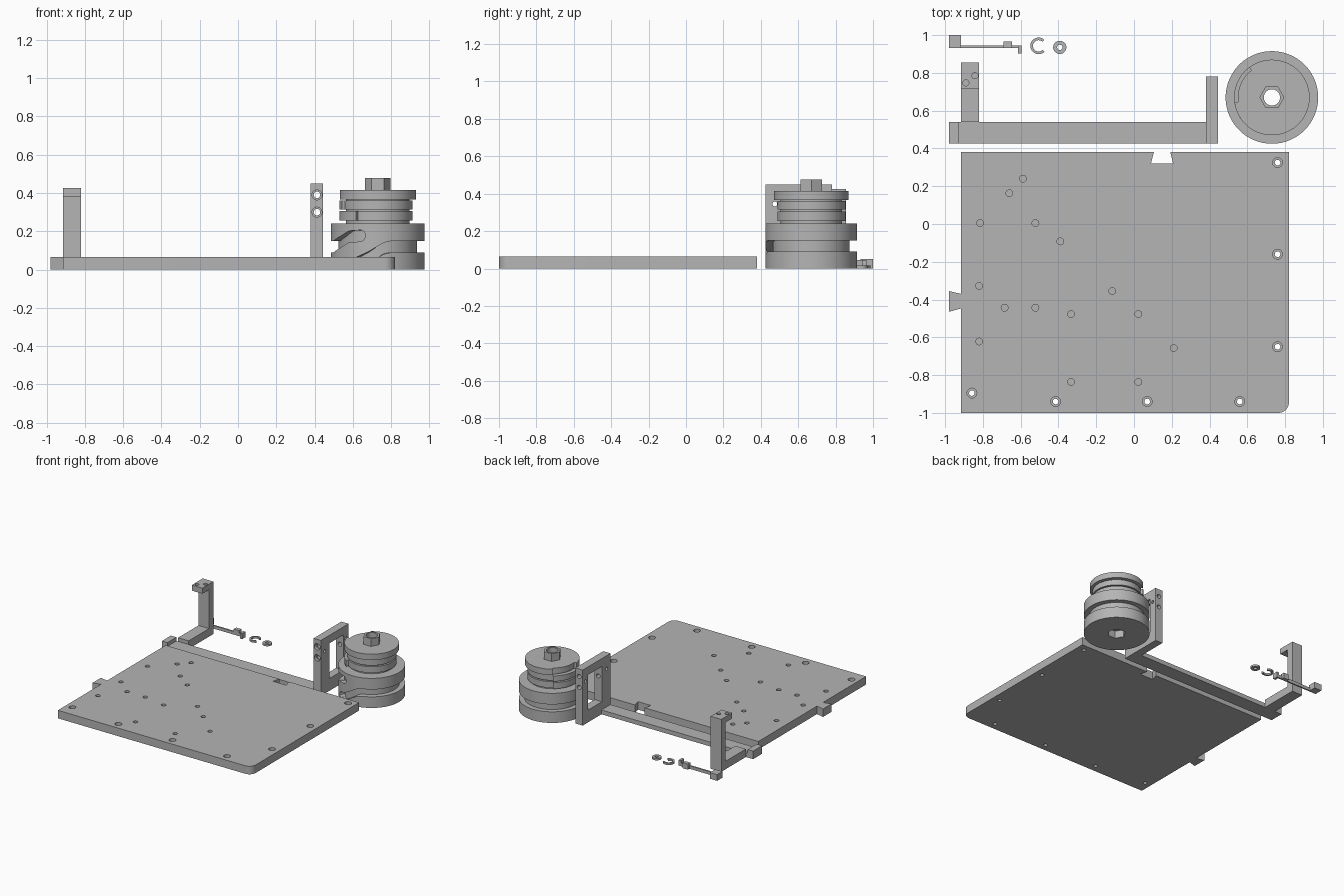
import bpy, bmesh, math
from math import pi, cos, sin, radians

if "Cube" in bpy.data.objects:
    bpy.data.objects.remove(bpy.data.objects["Cube"])

grey = bpy.data.materials.new("light grey")
grey.diffuse_color = (0.46, 0.46, 0.46, 1)
grey.use_nodes = True
grey.node_tree.nodes["Principled BSDF"].inputs["Base Color"].default_value = grey.diffuse_color


def make(name, bm):
    bmesh.ops.recalc_face_normals(bm, faces=bm.faces)
    me = bpy.data.meshes.new(name)
    bm.to_mesh(me)
    bm.free()
    me.materials.append(grey)
    ob = bpy.data.objects.new(name, me)
    bpy.context.collection.objects.link(ob)
    return ob


def prism(name, pts, z0, z1):
    bm = bmesh.new()
    f = bm.faces.new([bm.verts.new((x, y, z0)) for x, y in pts])
    top = bmesh.ops.extrude_face_region(bm, geom=[f])["geom"]
    bmesh.ops.translate(bm, vec=(0, 0, z1 - z0), verts=[v for v in top if isinstance(v, bmesh.types.BMVert)])
    return make(name, bm)


def box(name, x0, x1, y0, y1, z0, z1):
    return prism(name, [(x0, y0), (x1, y0), (x1, y1), (x0, y1)], z0, z1)


def arc(cx, cy, r, a0, a1, n):
    return [(cx + r * cos(radians(a0 + (a1 - a0) * i / n)), cy + r * sin(radians(a0 + (a1 - a0) * i / n)))
            for i in range(n + 1)]


def disc(name, cx, cy, r, z0, z1, n=64):
    return prism(name, arc(cx, cy, r, 0, 360, n)[:-1], z0, z1)


def sector(name, cx, cy, r0, r1, a0, a1, z0, z1, n=24):
    return prism(name, arc(cx, cy, r1, a0, a1, n) + arc(cx, cy, r0, a1, a0, n), z0, z1)


def rod(name, axis, centre, r, length):
    ob = disc(name, 0, 0, r, -length / 2, length / 2, 24)
    ob.rotation_euler = (pi / 2, 0, 0) if axis == "y" else (0, pi / 2, 0)
    ob.location = centre
    return ob


def combine(ob, others, op):
    # several tools merged in one collection, then applied
    col = bpy.data.collections.new(ob.name + "_tools")
    for o in others:
        col.objects.link(o)
    m = ob.modifiers.new("bool", "BOOLEAN")
    m.operation, m.operand_type, m.collection, m.solver = op, "COLLECTION", col, "EXACT"
    bpy.context.view_layer.update()
    me = bpy.data.meshes.new_from_object(ob.evaluated_get(bpy.context.evaluated_depsgraph_get()))
    ob.modifiers.clear()
    ob.data = me
    for o in others:
        bpy.data.objects.remove(o)
    bpy.data.collections.remove(col)


def smooth(ob):
    bpy.ops.object.select_all(action="DESELECT")
    ob.select_set(True)
    bpy.context.view_layer.objects.active = ob
    bpy.ops.object.shade_smooth_by_angle(angle=radians(30))


# base plate with dovetail tab, dovetail notch and one rounded corner
T = 0.065
plate = prism("base_plate", [(-.915, -1)] + arc(.765, -.945, .055, -90, 0, 8) + [
    (.82, .38), (.192, .38), (.207, .32), (.09, .32), (.105, .38), (-.915, .38),
    (-.915, -.37), (-.98, -.355), (-.98, -.465), (-.915, -.447)], 0, T)
cuts = []
for x, y in [(.76, .325), (.76, -.16), (.76, -.65), (.56, -.94), (.07, -.94), (-.415, -.94), (-.858, -.895)]:
    cuts += [disc("through", x, y, .015, -.1, .045, 16), disc("bore", x, y, .026, .035, .1, 20)]
for x, y in [(-.588, .24), (-.66, .163), (-.815, .005), (-.522, .005), (-.39, -.092), (-.82, -.328),
             (-.685, -.443), (-.522, -.443), (-.333, -.477), (-.115, -.355), (.023, -.477),
             (.21, -.657), (-.82, -.622), (-.333, -.836), (.023, -.836)]:
    cuts.append(disc("blind", x, y, .018, .02, .1, 16))
combine(plate, cuts, "DIFFERENCE")
smooth(plate)

# long bracket: low bar, raised end, foot, post and drilled cap
box("bracket_bar", -.98, .38, .425, .54, 0, .035)
box("bracket_end", -.98, -.93, .425, .54, .035, T)
box("bracket_foot", -.915, -.82, .54, .855, 0, T)
box("bracket_post", -.915, -.82, .80, .855, T, .38)
cap = box("bracket_cap", -.915, -.82, .715, .855, .38, .425)
combine(cap, [disc("hole", x, y, .016, .3, .5, 16) for x, y in [(-.89, .747), (-.842, .785)]], "DIFFERENCE")
smooth(cap)

# upright frame with window and cross-drilled holes
frame = box("upright_frame", .38, .445, .425, .78, 0, .45)
cuts = [box("window", .3, .5, .535, .715, .1, .385)]
for z in (.3, .39):
    cuts += [rod("bore", "y", (.4125, .425, z), .026, .05), rod("through", "y", (.4125, .6, z), .017, .5)]
cuts += [rod("side", "x", (.4125, y, .345), .013, .2) for y in (.475, .745)]
combine(frame, cuts, "DIFFERENCE")
smooth(frame)

# cam drum with a winding groove
CX, CY = .73, .67
drum = disc("cam_drum", CX, CY, .245, 0, .24, 96)
keys = [(255, .178), (232, .172), (218, .145), (200, .12), (-72, .12), (-82, .112), (-103, .06), (-116, .037), (-128, .035)]


def height(a):
    for (a0, z0), (a1, z1) in zip(keys, keys[1:]):
        if a1 <= a <= a0:
            t = (a0 - a) / (a0 - a1)
            return z0 + (z1 - z0) * t


bm = bmesh.new()
rings = []
steps = 128
span = keys[0][0] - keys[-1][0]
for i in range(steps + 1):
    a = keys[0][0] - span * i / steps
    z = height(a)
    # rounded ends
    d = min(i, steps - i) * span / steps * .245 * pi / 180
    h = .03 * math.sqrt(max(.06, 1 - max(0, 1 - d / .03) ** 2))
    c, s = cos(radians(a)), sin(radians(a))
    rings.append([bm.verts.new((CX + r * c, CY + r * s, z + k * h)) for r, k in
                  [(.205, -1), (.26, -1), (.26, 1), (.205, 1)]])
for p, q in zip(rings, rings[1:]):
    for j in range(4):
        bm.faces.new([p[j], p[(j + 1) % 4], q[(j + 1) % 4], q[j]])
bm.faces.new(rings[0])
bm.faces.new(rings[-1])
groove = make("groove", bm)
shaft_hole = disc("shaft_hole", CX, CY, .043, -.1, .6, 32)
socket = disc("hex_socket", CX, CY, .068, -.1, .06, 6)
combine(drum, [groove, shaft_hole, socket], "DIFFERENCE")
smooth(drum)

# pulley stack, lobes and hex nut on top of the drum
for name, r, z0, z1 in [("pulley_neck", .165, .24, .367), ("lower_pulley", .182, .255, .305), ("upper_pulley", .182, .315, .36)]:
    ob = disc(name, CX, CY, r, z0, z1)
    combine(ob, [disc("hole", CX, CY, .043, -.1, .6, 32)], "DIFFERENCE")
    smooth(ob)
smooth(sector("lower_lobe", CX, CY, .17, .2, 127, 235, .255, .305))
smooth(sector("upper_lobe", CX, CY, .17, .2, 127, 200, .315, .36))
top = prism("top_flange", arc(CX, CY, .2, -172, 127, 56) + arc(CX, CY, .18, 127, 188, 14), .367, .415)
combine(top, [disc("hole", CX, CY, .043, -.1, .6, 32)], "DIFFERENCE")
smooth(top)
nut = disc("hex_nut", CX, CY, .066, .415, .477, 6)
combine(nut, [disc("hole", CX, CY, .043, -.1, .6, 32)], "DIFFERENCE")
smooth(nut)

# small lever
box("lever_block", -.98, -.915, .933, 1, 0, .05)
box("lever_arm", -.915, -.6, .933, .945, 0, .025)
box("lever_bump", -.692, -.645, .933, .965, 0, .045)
box("lever_hook", -.615, -.595, .902, .945, 0, .045)

# retaining clip and washer
smooth(sector("retaining_clip", -.505, .943, .03, .044, 45, 315, 0, .015, 32))
washer = disc("washer", -.393, .935, .035, 0, .015, 32)
combine(washer, [disc("hole", -.393, .935, .014, -.1, .1, 20)], "DIFFERENCE")
smooth(washer)
